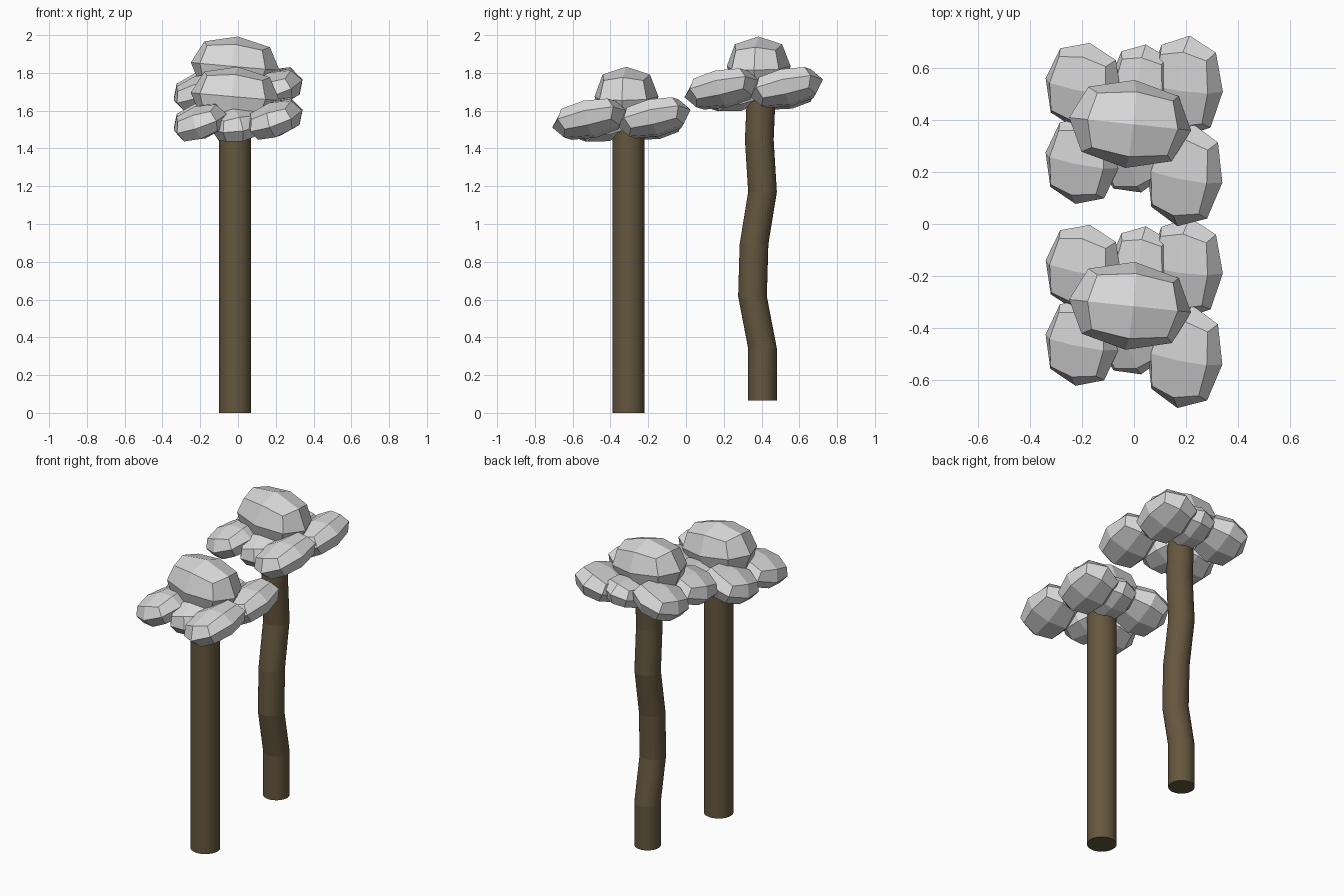
import bpy, bmesh, math
from mathutils import Matrix, Vector, Euler

if "Cube" in bpy.data.objects:
    bpy.data.objects.remove(bpy.data.objects["Cube"])


def material(name, rgb):
    m = bpy.data.materials.new(name)
    m.diffuse_color = (*rgb, 1)
    m.use_nodes = True
    m.node_tree.nodes["Principled BSDF"].inputs["Base Color"].default_value = m.diffuse_color
    return m


BARK = material("brown bark", (0.13, 0.095, 0.048))
LEAF = material("light grey foliage", (0.7, 0.7, 0.7))


def finish(bm, name, mat):
    bmesh.ops.recalc_face_normals(bm, faces=bm.faces)
    me = bpy.data.meshes.new(name)
    bm.to_mesh(me)
    bm.free()
    me.materials.append(mat)
    ob = bpy.data.objects.new(name, me)
    bpy.context.collection.objects.link(ob)
    return ob


# Trunk: level rings stacked along a path of (x, y, z) centres
def trunk(name, path, radius, sides=32):
    bm = bmesh.new()
    rings = []
    for x, y, z in path:
        rings.append([bm.verts.new((x + radius * math.cos(2 * math.pi * i / sides),
                                    y + radius * math.sin(2 * math.pi * i / sides), z))
                      for i in range(sides)])
    for a, b in zip(rings, rings[1:]):
        for i in range(sides):
            j = (i + 1) % sides
            bm.faces.new((a[i], a[j], b[j], b[i]))
    bm.faces.new(rings[0])
    bm.faces.new(rings[-1])
    return finish(bm, name, BARK)


# Leaf clump: once-divided cube rounded to a chunky low-poly ellipsoid
def clump(name, centre, radii, tilt):
    bm = bmesh.new()
    bmesh.ops.create_cube(bm, size=2)
    bmesh.ops.subdivide_edges(bm, edges=bm.edges[:], cuts=1, use_grid_fill=True)
    for v in bm.verts:
        v.co *= v.co.length ** -0.87
    rot = Euler([math.radians(a) for a in tilt]).to_matrix().to_4x4()
    bm.transform(Matrix.Translation(centre) @ rot @ Matrix.Diagonal((*radii, 1)))
    return finish(bm, name, LEAF)


# Straight trunk in front, bent trunk behind
X = -0.015
trunk("straight_trunk", [(X, -0.305, 0), (X, -0.305, 1.55)], 0.085)
bend = [0.405, 0.405, 0.352, 0.36, 0.405, 0.388, 0.4]
trunk("bent_trunk", [(X, y, 0.065 + 0.276 * i) for i, y in enumerate(bend)], 0.076)

# The same crown sits on both trunks: name, centre, radii, tilt in degrees
CROWN = [
    ("top", (-0.015, -0.315, 1.675), (0.237, 0.17, 0.158), (0, 5, -6)),
    ("front_right", (0.195, -0.51, 1.555), (0.155, 0.205, 0.093), (13, -17, -12)),
    ("back_right", (0.20, -0.17, 1.562), (0.15, 0.20, 0.095), (13, -17, -8)),
    ("front_left", (-0.20, -0.455, 1.538), (0.15, 0.173, 0.09), (12, -17, -12)),
    ("back_left", (-0.195, -0.17, 1.55), (0.155, 0.172, 0.095), (12, -17, -12)),
    ("front_middle", (-0.015, -0.43, 1.525), (0.135, 0.158, 0.09), (12, -10, 14)),
    ("back_middle", (0.03, -0.16, 1.55), (0.125, 0.155, 0.085), (12, -10, -8)),
]
for tree, shift in (("front_tree", (0, 0, 0)), ("back_tree", (0, 0.7, 0.16))):
    for part, centre, radii, tilt in CROWN:
        clump(f"{tree}_{part}_foliage", Vector(centre) + Vector(shift), radii, tilt)
